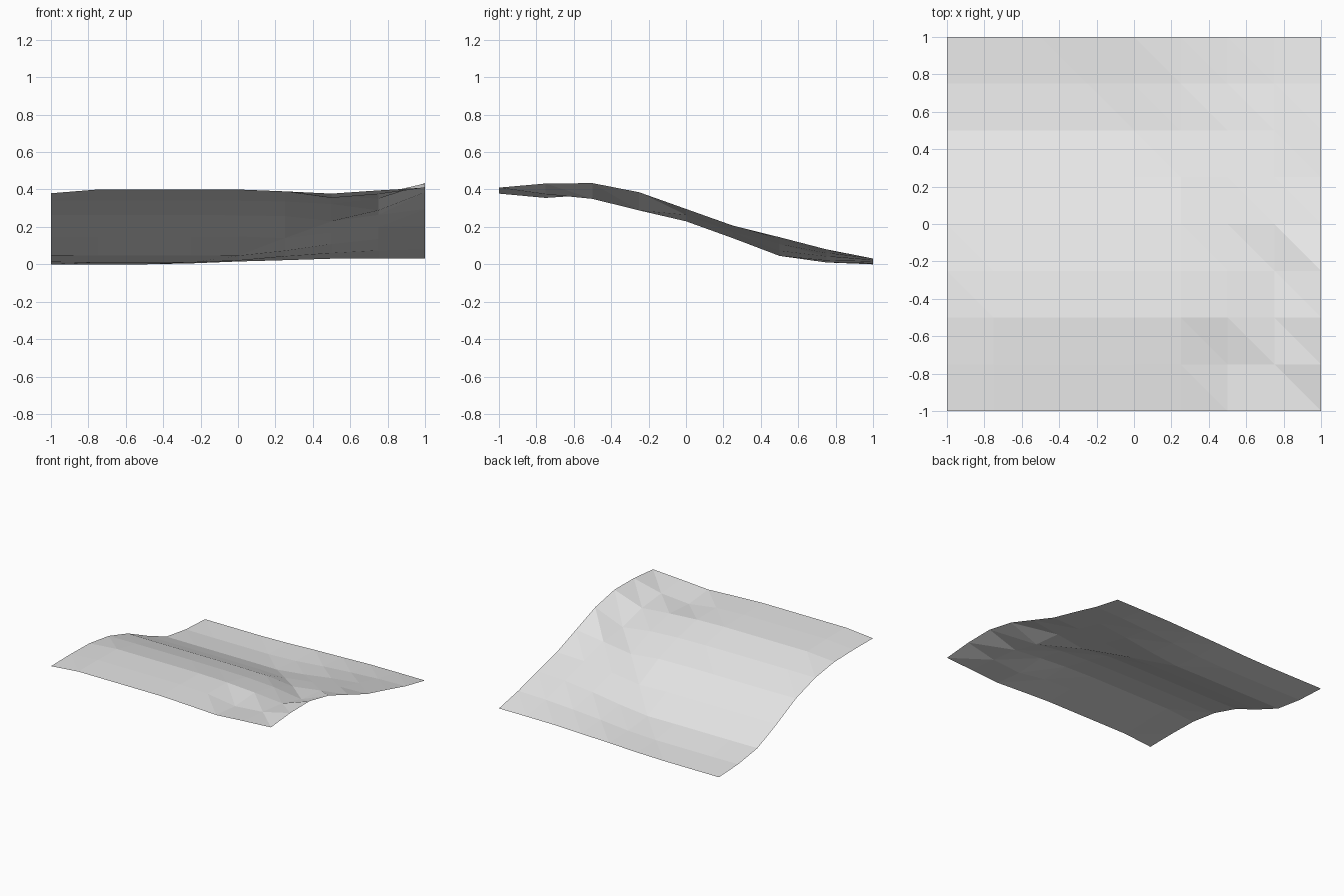
import bpy
import bmesh

cube = bpy.data.objects.get("Cube")
if cube:
    bpy.data.objects.remove(cube, do_unlink=True)

CELLS = 8
STEP = 2 / CELLS

# Height profiles from front to back, in thousandths:
# right-hand margin, even hillside, then the columns crossing the gully
profiles = {
    "margin": (378, 380, 375, 340, 265, 150, 48, 12, 0),
    "hillside": (400, 400, 395, 342, 263, 150, 47, 10, 0),
    "slope_foot": (400, 400, 395, 340, 262, 149, 45, 20, 15),
    "gully_west": (390, 390, 388, 336, 258, 140, 72, 42, 22),
    "gully_middle": (378, 355, 372, 322, 230, 172, 108, 60, 30),
    "gully_east": (395, 375, 350, 288, 264, 200, 135, 74, 31),
    "rim": (410, 432, 434, 385, 296, 207, 145, 80, 31),
}
columns = ["margin"] + ["hillside"] * 3 + [
    "slope_foot", "gully_west", "gully_middle", "gully_east", "rim"]


def height(col, row):
    z = profiles[columns[col]][row] / 1000
    # The back of the hillside lifts slightly next to the gully foot
    if col == 3 and row == CELLS:
        z += 0.005
    return z


def make_material(name, value):
    mat = bpy.data.materials.new(name)
    mat.use_nodes = True
    colour = (value, value, value, 1)
    mat.diffuse_color = colour
    mat.node_tree.nodes["Principled BSDF"].inputs["Base Color"].default_value = colour
    return mat


# Terrain sheet: faceted grid, every cell split along the same diagonal
bm = bmesh.new()
grid = [[bm.verts.new((c * STEP - 1, r * STEP - 1, height(c, r)))
         for c in range(CELLS + 1)] for r in range(CELLS + 1)]
for r in range(CELLS):
    for c in range(CELLS):
        near_left, near_right = grid[r][c], grid[r][c + 1]
        far_left, far_right = grid[r + 1][c], grid[r + 1][c + 1]
        bm.faces.new((near_left, near_right, far_left))
        bm.faces.new((near_right, far_right, far_left))

mesh = bpy.data.meshes.new("terrain_slope")
bm.to_mesh(mesh)
bm.free()
mesh.materials.append(make_material("light_grey", 0.8))
terrain = bpy.data.objects.new("terrain_slope", mesh)
bpy.context.collection.objects.link(terrain)
